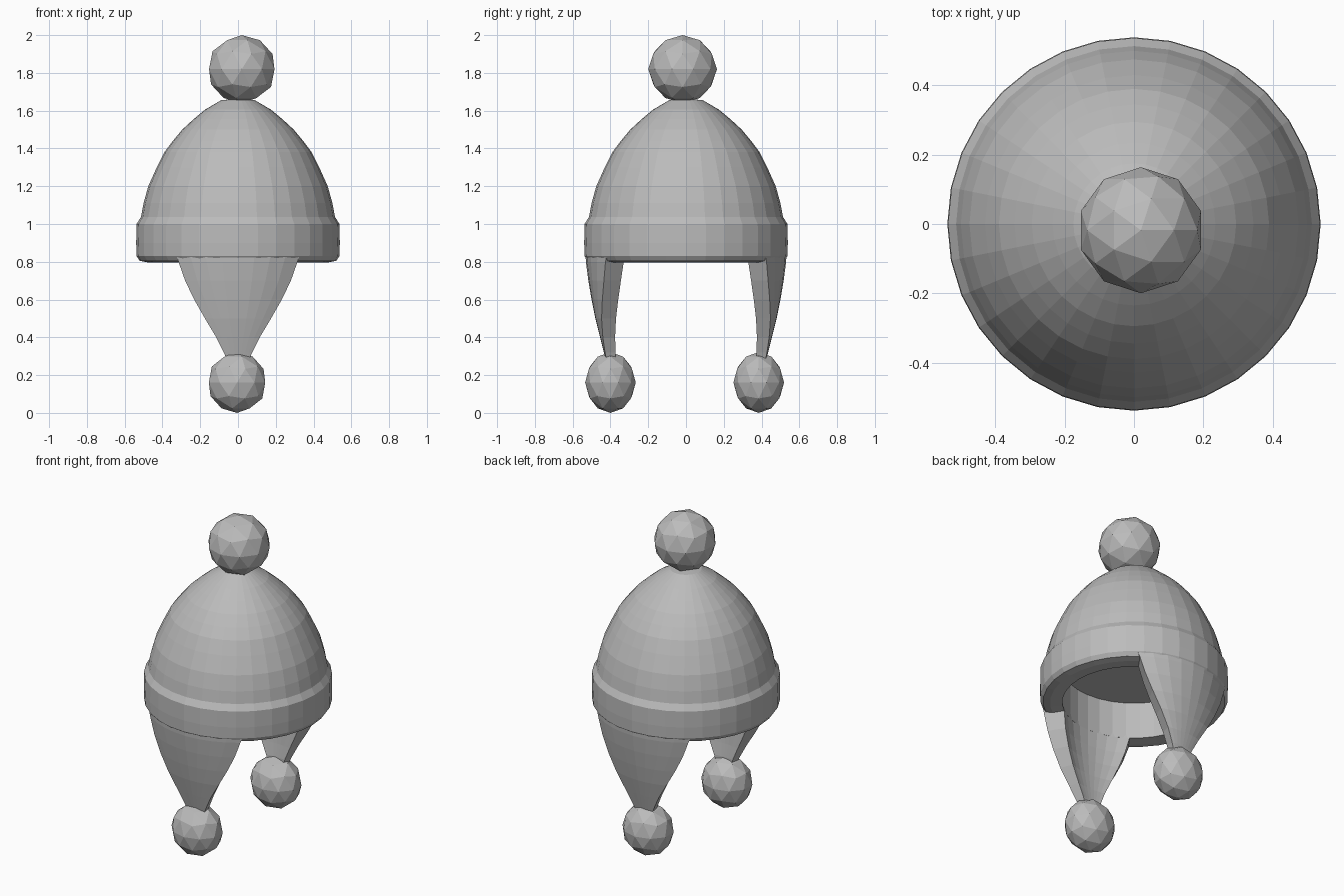
import bpy, bmesh, math
from mathutils import Matrix

if "Cube" in bpy.data.objects:
    bpy.data.objects.remove(bpy.data.objects["Cube"])

wool = bpy.data.materials.new("grey_wool")
wool.diffuse_color = (0.5, 0.5, 0.5, 1)
wool.use_nodes = True
wool.node_tree.nodes["Principled BSDF"].inputs["Base Color"].default_value = wool.diffuse_color


def finish(bm, name):
    bmesh.ops.remove_doubles(bm, verts=bm.verts, dist=1e-5)
    bmesh.ops.recalc_face_normals(bm, faces=bm.faces)
    me = bpy.data.meshes.new(name)
    bm.to_mesh(me)
    bm.free()
    me.materials.append(wool)
    ob = bpy.data.objects.new(name, me)
    bpy.context.collection.objects.link(ob)
    return ob


def lathe(name, profile, closed=False, segs=32):
    """Revolve (radius, z) points around the z axis."""
    bm = bmesh.new()
    vs = [bm.verts.new((r, 0, z)) for r, z in profile]
    pairs = list(zip(vs, vs[1:])) + ([(vs[-1], vs[0])] if closed else [])
    edges = [bm.edges.new(p) for p in pairs]
    bmesh.ops.spin(bm, geom=vs + edges, cent=(0, 0, 0), axis=(0, 0, 1),
                   angle=2 * math.pi, steps=segs)
    return finish(bm, name)


def flap(name, side):
    """Curved ear flap tapering downwards; side -1 is front, +1 is back."""
    # z, half width, outer radius, inner radius
    rows = [(0.86, 0.335, 0.533, 0.412), (0.80, 0.315, 0.53, 0.41),
            (0.70, 0.28, 0.517, 0.41), (0.60, 0.232, 0.50, 0.405),
            (0.50, 0.175, 0.48, 0.398), (0.40, 0.115, 0.455, 0.388),
            (0.32, 0.075, 0.435, 0.378), (0.26, 0.05, 0.42, 0.378)]
    n = 8
    bm = bmesh.new()
    loops = []
    for z, w, ro, ri in rows:
        a = math.asin(w / ro)
        angs = [a * (2 * i / n - 1) for i in range(n + 1)]
        ring = [(ro, t) for t in angs] + [(ri, t) for t in reversed(angs)]
        loops.append([bm.verts.new((r * math.sin(t), side * r * math.cos(t), z))
                      for r, t in ring])
    for up, lo in zip(loops, loops[1:]):
        for i in range(len(up)):
            j = (i + 1) % len(up)
            bm.faces.new((up[i], up[j], lo[j], lo[i]))
    for lp in (loops[0], loops[-1]):
        for i in range(n):
            bm.faces.new((lp[i], lp[i + 1], lp[-2 - i], lp[-1 - i]))
    return finish(bm, name)


def pompom(name, loc, size):
    bm = bmesh.new()
    bmesh.ops.create_icosphere(bm, subdivisions=2, radius=1.0,
                               matrix=Matrix.LocRotScale(loc, None, size))
    return finish(bm, name)


# Domed crown with a flat inner ceiling
lathe("crown", [(0, 1.665), (0.09, 1.655), (0.175, 1.605), (0.235, 1.555),
                (0.295, 1.50), (0.345, 1.44), (0.39, 1.38), (0.43, 1.30),
                (0.475, 1.20), (0.50, 1.11), (0.515, 1.03), (0, 1.03)])

# Turned-up band around the opening
lathe("band", [(0.41, 1.035), (0.512, 1.04), (0.537, 1.0), (0.539, 0.90),
               (0.537, 0.83), (0.52, 0.805), (0.48, 0.797), (0.41, 0.80)],
      closed=True)

# Ear flaps and their pompoms
for side, label, y in ((-1, "front", -0.40), (1, "back", 0.385)):
    flap(label + "_flap", side)
    pompom(label + "_pompom", (-0.005, y, 0.161), (0.157, 0.134, 0.161))

# Pompom on top
pompom("top_pompom", (0.02, -0.018, 1.82), (0.182, 0.182, 0.18))
